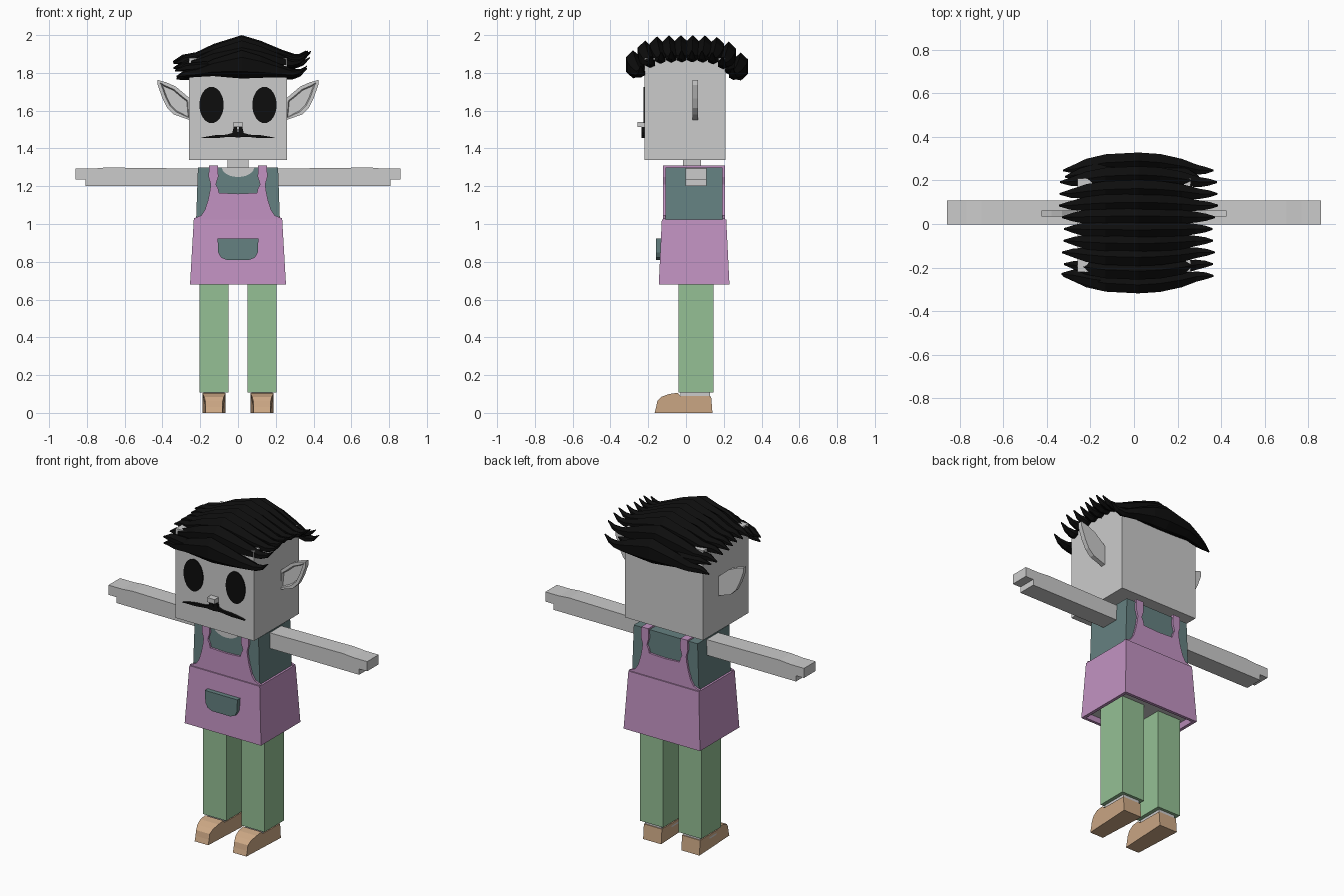
import bpy, bmesh, math, random

random.seed(4)
cube = bpy.data.objects.get("Cube")
if cube:
    bpy.data.objects.remove(cube)


def material(name, rgb):
    m = bpy.data.materials.new(name)
    m.use_nodes = True
    m.diffuse_color = (*rgb, 1)
    m.node_tree.nodes["Principled BSDF"].inputs["Base Color"].default_value = (*rgb, 1)
    return m


SKIN = material("pale grey skin", (0.6, 0.6, 0.6))
BLACK = material("black hair", (0.004, 0.004, 0.004))
PURPLE = material("purple apron", (0.54, 0.29, 0.54))
TEAL = material("teal shirt", (0.13, 0.22, 0.22))
GREEN = material("green trousers", (0.3, 0.53, 0.3))
TAN = material("tan shoes", (0.62, 0.4, 0.24))


def finish(name, bm, *mats):
    bmesh.ops.recalc_face_normals(bm, faces=bm.faces[:])
    mesh = bpy.data.meshes.new(name)
    bm.to_mesh(mesh)
    bm.free()
    for m in mats:
        mesh.materials.append(m)
    obj = bpy.data.objects.new(name, mesh)
    bpy.context.collection.objects.link(obj)
    return obj


def loft(rings):
    """Skin a list of equal point loops and cap both ends."""
    bm = bmesh.new()
    loops = [[bm.verts.new(p) for p in ring] for ring in rings]
    n = len(loops[0])
    for a, b in zip(loops, loops[1:]):
        for i in range(n):
            j = (i + 1) % n
            bm.faces.new((a[i], a[j], b[j], b[i]))
    bm.faces.new(loops[0])
    bm.faces.new(loops[-1])
    bmesh.ops.recalc_face_normals(bm, faces=bm.faces[:])
    return bm


def slab(pts, y0, y1):
    """Extrude an x-z outline along y."""
    return loft([[(x, y, z) for x, z in pts] for y in (y0, y1)])


def rect(hx, y0, y1, z, cx=0):
    return [(cx - hx, y0, z), (cx + hx, y0, z), (cx + hx, y1, z), (cx - hx, y1, z)]


def box(name, mat, cx, hx, y0, y1, z0, z1):
    return finish(name, loft([rect(hx, y0, y1, z, cx) for z in (z0, z1)]), mat)


def mirrored(half):
    """Complete a symmetric outline from its +x half."""
    return half + [(-x, z) for x, z in reversed(half) if x > 0]


# Head, neck and neckline
box("head", SKIN, 0, 0.26, -0.22, 0.21, 1.34, 1.878)
box("neck", SKIN, 0, 0.055, -0.015, 0.08, 1.25, 1.35)
arc = [(0.085 * math.cos(a), 1.299 - 0.05 * math.sin(a))
       for a in (math.pi * i / 12 for i in range(13))]
finish("neckline", slab(arc, -0.112, -0.1), SKIN)

# Shirt
finish("shirt", loft([rect(0.226, -0.11, 0.195, 0.9), rect(0.212, -0.108, 0.193, 1.3)]), TEAL)

# Apron skirt, hollow underneath, with a grey underside
skirt = loft([rect(0.225, -0.12, 0.205, 0.71), rect(0.235, -0.127, 0.212, 0.68),
              rect(0.254, -0.144, 0.23, 0.68), rect(0.234, -0.128, 0.213, 1.025)])
for f in skirt.faces:
    c = f.calc_center_median()
    if abs(f.normal.z) > 0.9 and 0.7 < c.z < 0.8:
        f.material_index = 1
finish("apron_skirt", skirt, PURPLE, SKIN)

# Apron bibs with straps, front and back
bib = mirrored([(0, 1.01), (0.234, 1.01), (0.234, 1.03), (0.195, 1.045), (0.175, 1.075),
                (0.158, 1.13), (0.148, 1.18), (0.145, 1.21), (0.156, 1.25), (0.153, 1.31),
                (0.107, 1.31), (0.104, 1.25), (0.117, 1.21), (0.106, 1.19), (0.1, 1.165),
                (0, 1.16)])
finish("apron_bib_front", slab(bib, -0.121, -0.109), PURPLE)
finish("apron_bib_back", slab(bib, 0.194, 0.206), PURPLE)
pocket = mirrored([(0, 0.81), (0.06, 0.81), (0.09, 0.822), (0.105, 0.85), (0.108, 0.922), (0, 0.922)])
finish("apron_pocket", slab(pocket, -0.16, -0.13), TEAL)

# Parts in left and right pairs
ear_outline = [(0.25, 1.66), (0.285, 1.69), (0.33, 1.728), (0.38, 1.75), (0.425, 1.763),
               (0.425, 1.735), (0.4, 1.665), (0.375, 1.615), (0.34, 1.58), (0.25, 1.548)]
arm_outline = [(0.2, 1.2), (0.807, 1.2), (0.807, 1.235), (0.86, 1.235), (0.86, 1.293),
               (0.77, 1.293), (0.7, 1.299), (0.2, 1.293)]
shoe_outline = [(0.14, 0), (0.133, 0.088), (-0.03, 0.09), (-0.045, 0.106), (-0.09, 0.1),
                (-0.13, 0.085), (-0.152, 0.062), (-0.158, 0.03), (-0.166, 0)]
whisker = [(0.006, 1.515), (0.022, 1.515), (0.03, 1.482), (0.06, 1.473), (0.12, 1.47),
           (0.17, 1.462), (0.206, 1.454), (0.12, 1.454), (0.045, 1.462), (0, 1.458), (0, 1.48)]

for side, s in (("left", 1), ("right", -1)):
    def flip(pts):
        return [(s * x, z) for x, z in pts]

    # Ear with a raised rim
    ear = slab(flip(ear_outline), 0.035, 0.063)
    front = [f for f in ear.faces if f.normal.y < -0.9]
    bmesh.ops.inset_region(ear, faces=front, thickness=0.018, depth=0)
    bmesh.ops.inset_region(ear, faces=front, thickness=0.006, depth=-0.014)
    finish(side + "_ear", ear, SKIN)

    eye = [(s * 0.14 + 0.064 * math.cos(a), 1.63 + 0.096 * math.sin(a))
           for a in (math.tau * i / 32 for i in range(32))]
    finish(side + "_eye", slab(eye, -0.226, -0.218), BLACK)
    finish(side + "_moustache", slab(flip(whisker), -0.236, -0.218), BLACK)
    finish(side + "_arm", slab(flip(arm_outline), -0.002, 0.108), SKIN)
    box(side + "_strap_top", PURPLE, s * 0.13, 0.023, -0.12, 0.205, 1.298, 1.31)
    box(side + "_trouser_leg", GREEN, s * 0.127, 0.077, -0.04, 0.145, 0.107, 0.75)
    box(side + "_ankle", SKIN, s * 0.127, 0.055, -0.03, 0.128, 0.06, 0.12)

    # Shoe with a narrowed toe
    shoe = loft([[(s * 0.127 + dx, y, z) for y, z in shoe_outline] for dx in (-0.06, 0.06)])
    for v in shoe.verts:
        if v.co.y < -0.1:
            v.co.x = s * 0.127 + (v.co.x - s * 0.127) * (0.87 if v.co.y > -0.14 else 0.75)
    finish(side + "_shoe", shoe, TAN)

# Nose
box("nose", SKIN, 0, 0.025, -0.258, -0.215, 1.513, 1.54)


# Hair: tapered six-sided locks combed sideways
def lock(name, y, stations, drop=0.0, width=0.045):
    stretch = random.uniform(0.94, 1.02)
    rings = []
    for x, z, rz, w in stations:
        x = x * stretch if abs(x) > 0.25 else x
        cy = y * (1 - 0.15 * min(1, (x / 0.3) ** 2))
        rings.append([(x, cy + width * w * math.cos(a), z - drop + rz * math.sin(a))
                      for a in (math.tau * (i + 0.5) / 6 for i in range(6))])
    finish(name, loft(rings), BLACK)


top_path = [(-0.34, 1.86, 0.004, 0.1), (-0.29, 1.876, 0.022, 0.5), (-0.22, 1.884, 0.026, 0.85),
            (-0.13, 1.908, 0.045, 1), (0.02, 1.925, 0.075, 1), (0.12, 1.912, 0.058, 1),
            (0.22, 1.892, 0.036, 0.85), (0.3, 1.878, 0.022, 0.6), (0.345, 1.887, 0.014, 0.4),
            (0.382, 1.916, 0.003, 0.1)]
for i in range(10):
    y = -0.28 + i * 0.0633
    lock(f"hair_lock_{i + 1}", y, top_path, 0.08 * (abs(y) / 0.28) ** 4)

fringe_path = [(-0.34, 1.812, 0.004, 0.1), (-0.28, 1.828, 0.022, 0.7), (-0.18, 1.835, 0.025, 1),
               (0, 1.822, 0.026, 1), (0.12, 1.822, 0.022, 0.9), (0.18, 1.805, 0.015, 0.6),
               (0.21, 1.78, 0.004, 0.1)]
lock("hair_fringe", -0.27, fringe_path)
nape_path = [(-0.33, 1.815, 0.004, 0.1), (-0.26, 1.825, 0.022, 0.7), (-0.15, 1.825, 0.035, 1),
             (0, 1.82, 0.045, 1), (0.15, 1.825, 0.035, 1), (0.26, 1.815, 0.018, 0.6),
             (0.31, 1.815, 0.004, 0.1)]
lock("hair_nape", 0.255, nape_path)
